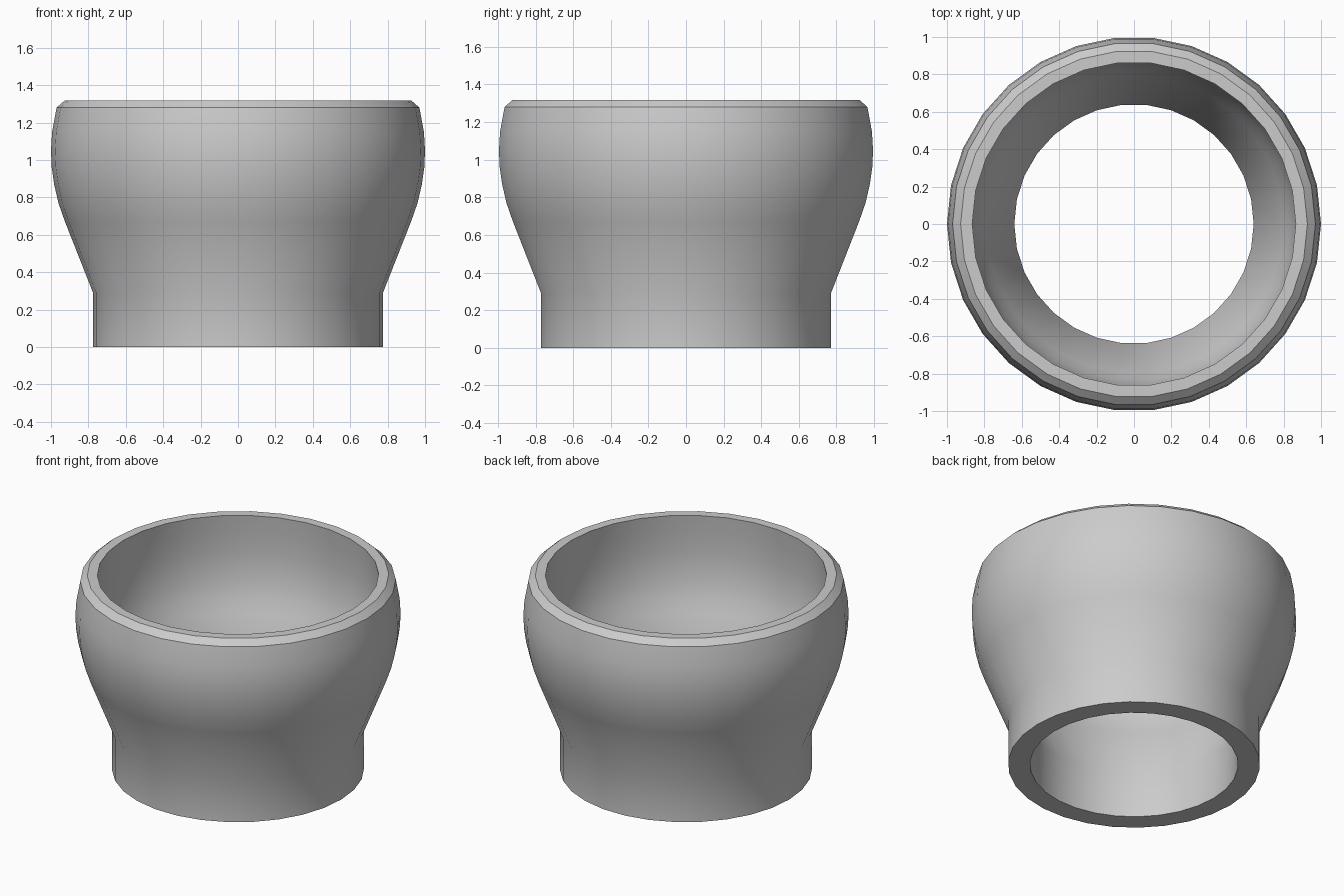
import bpy
import bmesh
import math
from mathutils import Matrix

cube = bpy.data.objects.get("Cube")
if cube:
    bpy.data.objects.remove(cube, do_unlink=True)

SIDES = 30

# Plain grey material
grey = bpy.data.materials.new("plain_grey")
grey.use_nodes = True
color = (0.6, 0.6, 0.6, 1.0)
grey.diffuse_color = color
grey.node_tree.nodes["Principled BSDF"].inputs["Base Color"].default_value = color

# Closed wall section (radius, height): straight neck, flared bowl, chamfered rim
outer = [(0.775, 0), (0.775, 0.29), (0.925, 0.67), (0.96, 0.77), (0.983, 0.87),
         (0.996, 0.96), (1.0, 1.05), (0.994, 1.15), (0.97, 1.28), (0.927, 1.318)]
inner = [(0.865, 1.318), (0.875, 1.2), (0.88, 1.06), (0.874, 0.96), (0.86, 0.87),
         (0.838, 0.78), (0.8, 0.69), (0.64, 0.31), (0.64, 0)]
section = outer + inner


def lathe(name, profile, sides):
    """Revolve a closed section around z."""
    bm = bmesh.new()
    rings = []
    for i in range(sides):
        turn = Matrix.Rotation(math.tau * i / sides, 3, 'Z')
        rings.append([bm.verts.new(turn @ bm.verts.new((r, 0, z)).co)
                      for r, z in profile])
    bmesh.ops.delete(bm, geom=[v for v in bm.verts if not any(v in s for s in rings)],
                     context='VERTS')
    n = len(profile)
    for i in range(sides):
        a, b = rings[i], rings[(i + 1) % sides]
        for j in range(n):
            k = (j + 1) % n
            bm.faces.new((a[j], b[j], b[k], a[k]))
    bmesh.ops.recalc_face_normals(bm, faces=bm.faces)
    mesh = bpy.data.meshes.new(name)
    bm.to_mesh(mesh)
    bm.free()
    obj = bpy.data.objects.new(name, mesh)
    bpy.context.collection.objects.link(obj)
    return obj


# Open flared collar
collar = lathe("flared_collar", section, SIDES)
collar.data.materials.append(grey)
bpy.ops.object.select_all(action='DESELECT')
collar.select_set(True)
bpy.context.view_layer.objects.active = collar
bpy.ops.object.shade_smooth_by_angle(angle=math.radians(30))
